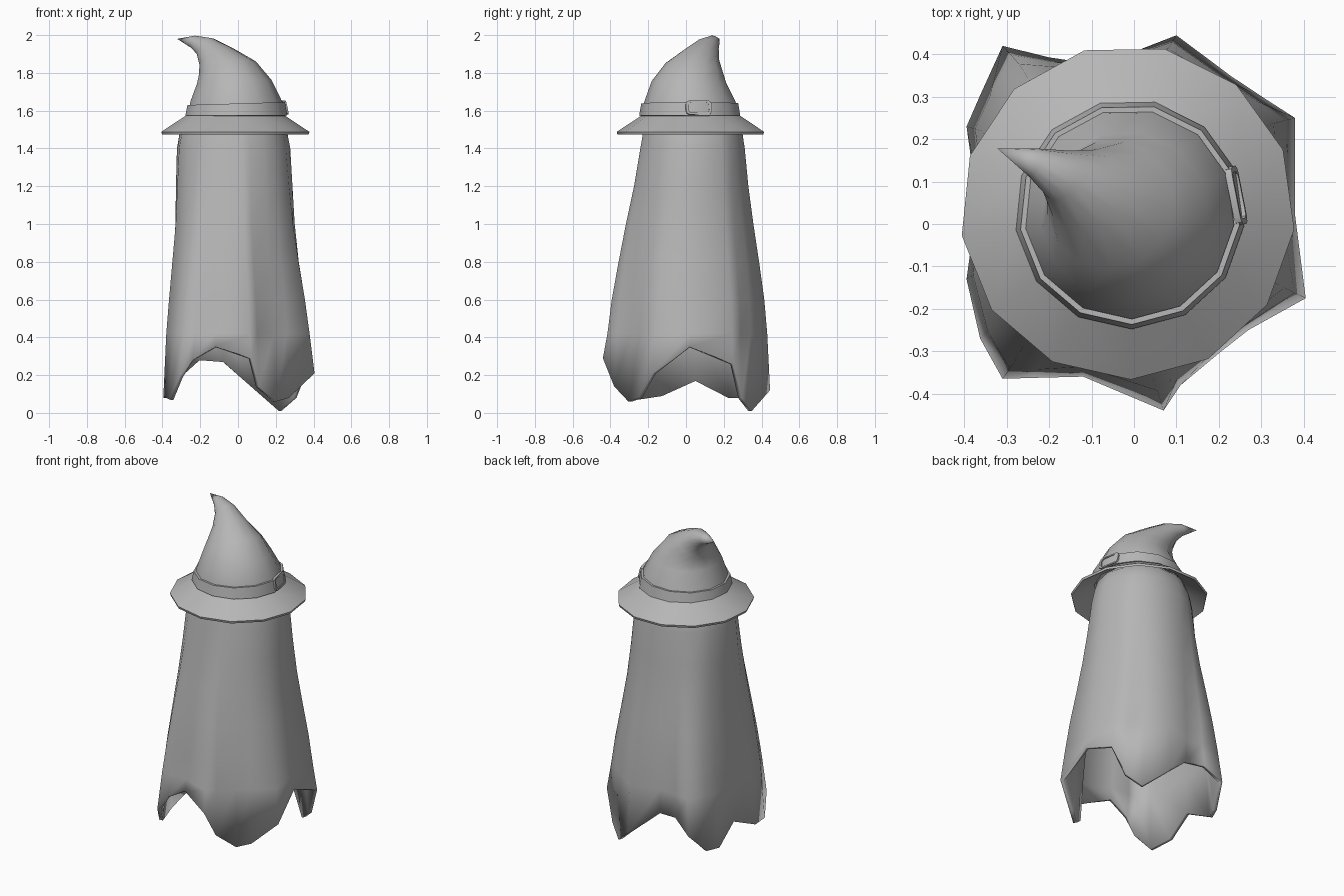
import bpy, bmesh, math
from mathutils import Vector, Matrix

cube = bpy.data.objects.get("Cube")
if cube:
    bpy.data.objects.remove(cube, do_unlink=True)

GREY = (0.47, 0.47, 0.47, 1)
grey = bpy.data.materials.new("plain grey")
grey.use_nodes = True
grey.diffuse_color = GREY
grey.node_tree.nodes["Principled BSDF"].inputs["Base Color"].default_value = GREY

SIDES = 13


def finish(obj, angle):
    obj.data.materials.append(grey)
    bpy.ops.object.select_all(action="DESELECT")
    obj.select_set(True)
    bpy.context.view_layer.objects.active = obj
    bpy.ops.object.shade_smooth_by_angle(angle=math.radians(angle))
    return obj


def loft(name, rings, angle=40, tip=None, closed=False):
    """Skin a list of equal-length point rings, optionally ending in a tip."""
    bm = bmesh.new()
    loops = [[bm.verts.new(p) for p in ring] for ring in rings]
    n = len(loops[0])
    pairs = list(zip(loops, loops[1:]))
    if closed:
        pairs.append((loops[-1], loops[0]))
    for a, b in pairs:
        for i in range(n):
            j = (i + 1) % n
            bm.faces.new((a[i], a[j], b[j], b[i]))
    if tip is not None:
        v = bm.verts.new(tip)
        for i in range(n):
            bm.faces.new((loops[-1][i], loops[-1][(i + 1) % n], v))
    bmesh.ops.recalc_face_normals(bm, faces=bm.faces)
    mesh = bpy.data.meshes.new(name)
    bm.to_mesh(mesh)
    bm.free()
    obj = bpy.data.objects.new(name, mesh)
    bpy.context.collection.objects.link(obj)
    return finish(obj, angle)


def circle(centre, radius, normal=(0, 0, 1)):
    turn = Vector((0, 0, 1)).rotation_difference(Vector(normal))
    start = math.radians(188)
    return [Vector(centre) + turn @ Vector((radius * math.cos(start + k * math.tau / SIDES),
            radius * math.sin(start + k * math.tau / SIDES), 0)) for k in range(SIDES)]


def lathe(name, x, y, profile, tilt=0):
    rings = [circle((x, y, z), r) for r, z in profile]
    for ring, (r, z) in zip(rings, profile):
        for p in ring:
            p.z += tilt * p.x * (z > 1.6)
    return loft(name, rings, 30, closed=True)


# Ragged hem of the sheet, counter-clockwise from the front
hem = [(-0.24, -0.363, 0.28), (-0.12, -0.36, 0.35), (0.07, -0.44, 0.29),
       (0.11, -0.38, 0.14), (0.2, -0.305, 0.06), (0.27, -0.25, 0.08),
       (0.405, -0.175, 0.21), (0.38, 0.02, 0.35), (0.38, 0.25, 0.26),
       (0.31, 0.295, 0.08), (0.23, 0.348, 0.01), (0.1, 0.445, 0.12),
       (-0.08, 0.375, 0.27), (-0.2, 0.393, 0.28), (-0.31, 0.42, 0.2),
       (-0.36, 0.31, 0.08), (-0.395, 0.23, 0.08), (-0.37, 0.05, 0.17),
       (-0.395, -0.13, 0.09), (-0.363, -0.27, 0.07), (-0.31, -0.365, 0.19)]

# Sheet levels: height, x centre, y centre, x radius, y radius, share of hem shape
levels = [(0.42, -0.02, 0.03, 0.305, 0.34, 0.82), (0.6, -0.02, 0.028, 0.305, 0.338, 0.65),
          (0.8, -0.025, 0.028, 0.295, 0.315, 0.47), (1.0, -0.025, 0.028, 0.293, 0.3, 0.29),
          (1.2, -0.025, 0.033, 0.3, 0.287, 0.13), (1.4, -0.025, 0.037, 0.3, 0.278, 0.02),
          (1.48, -0.025, 0.037, 0.287, 0.268, 0), (1.55, -0.02, 0.035, 0.258, 0.25, 0),
          (1.62, -0.015, 0.03, 0.17, 0.17, 0)]
sheet_rings = [[Vector(p) for p in hem]]
for z, cx, cy, rx, ry, share in levels:
    ring = []
    for x, y, low in hem:
        a = math.atan2(y, x)
        smooth = Vector((cx + rx * math.cos(a), cy + ry * math.sin(a), z))
        ring.append(smooth.lerp(Vector((x, y, z)), share))
    sheet_rings.append(ring)
sheet = loft("sheet", sheet_rings, 75, tip=(-0.015, 0.03, 1.65))
thick = sheet.modifiers.new("cloth thickness", "SOLIDIFY")
thick.thickness = 0.022
thick.offset = -1

# Hat brim and band
lathe("hat_brim", -0.015, 0.028,
      [(0.25, 1.582), (0.27, 1.57), (0.395, 1.488), (0.391, 1.474), (0.26, 1.555)])
lathe("hat_band", -0.01, 0.023,
      [(0.25, 1.57), (0.271, 1.575), (0.26, 1.638), (0.247, 1.638)], tilt=0.03)

# Bent crown: centre, radius, direction
crown = [((-0.01, 0.024, 1.56), 0.262, (0, 0, 1)), ((-0.01, 0.024, 1.65), 0.244, (0, 0, 1)),
         ((-0.02, 0.018, 1.75), 0.2, (-0.05, 0.03, 1)),
         ((-0.055, 0.045, 1.825), 0.155, (-0.22, 0.18, 1)),
         ((-0.115, 0.08, 1.885), 0.1, (-0.5, 0.3, 1)),
         ((-0.172, 0.115, 1.938), 0.062, (-0.8, 0.4, 0.8)),
         ((-0.235, 0.145, 1.964), 0.035, (-1, 0.4, 0.3))]
loft("hat_crown", [circle(*c) for c in crown], 70, tip=(-0.322, 0.178, 1.98))

# Rounded buckle frame on the band
frame = []
for sx, sy, first in ((1, 1, 0), (-1, 1, 90), (-1, -1, 180), (1, -1, 270)):
    for step in (0, 45, 90):
        a = math.radians(first + step)
        frame.append(Vector((sx * 0.045 + 0.018 * math.cos(a), sy * 0.016 + 0.018 * math.sin(a), 0)))
place = (Matrix.Translation((0.241, 0.067, 1.616)) @ Matrix.Rotation(math.radians(101), 4, "Z")
         @ Matrix.Rotation(math.radians(78), 4, "X"))


def outline(grow, depth):
    return [place @ (p + p.normalized() * grow + Vector((0, 0, depth))) for p in frame]


loft("buckle", [outline(0.007, -0.008), outline(0.007, 0.008),
                outline(-0.008, 0.008), outline(-0.008, -0.008)], 30, closed=True)
